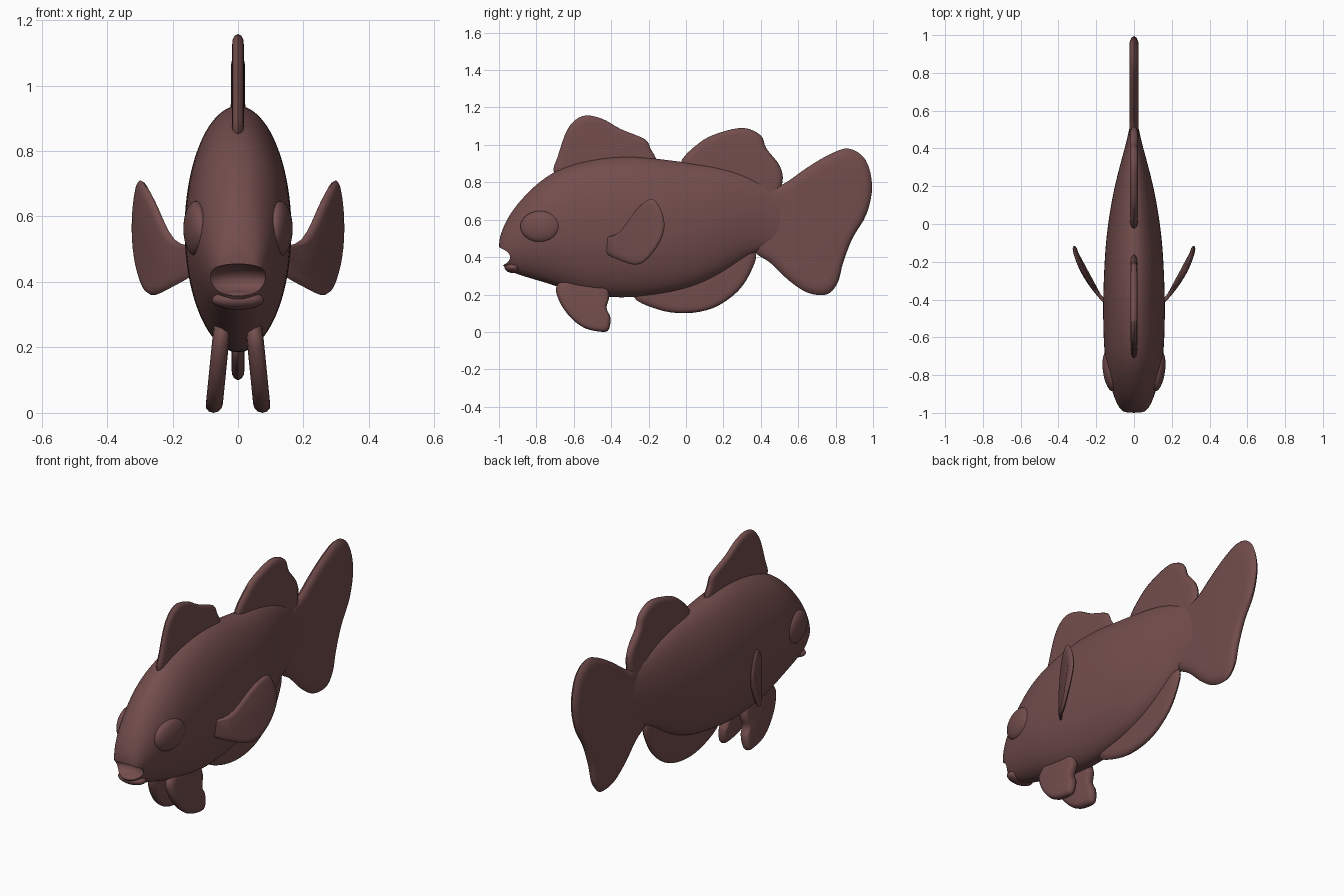
import bpy, bmesh, math
from mathutils import Vector

cube = bpy.data.objects.get("Cube")
if cube:
    bpy.data.objects.remove(cube)

skin = bpy.data.materials.new("brown_red_skin")
skin.use_nodes = True
colour = (0.17, 0.075, 0.073, 1)
skin.diffuse_color = colour
skin.node_tree.nodes["Principled BSDF"].inputs["Base Color"].default_value = colour


def make_object(name, bm):
    bmesh.ops.recalc_face_normals(bm, faces=bm.faces)
    mesh = bpy.data.meshes.new(name)
    bm.to_mesh(mesh)
    bm.free()
    mesh.materials.append(skin)
    obj = bpy.data.objects.new(name, mesh)
    bpy.context.collection.objects.link(obj)
    return obj


def activate(obj):
    bpy.ops.object.select_all(action='DESELECT')
    obj.select_set(True)
    bpy.context.view_layer.objects.active = obj


def apply_modifier(obj, kind, **settings):
    mod = obj.modifiers.new(kind.title(), kind)
    for key, value in settings.items():
        setattr(mod, key, value)
    activate(obj)
    bpy.ops.object.modifier_apply(modifier=mod.name)


def smooth(obj, degrees=50):
    activate(obj)
    bpy.ops.object.shade_smooth_by_angle(angle=math.radians(degrees))


def loft(bm, rings):
    """Skin a list of equal closed vertex rings and cap both ends."""
    for a, b in zip(rings, rings[1:]):
        count = len(a)
        for i in range(count):
            j = (i + 1) % count
            bm.faces.new((a[i], a[j], b[j], b[i]))
    bm.faces.new(rings[0])
    bm.faces.new(rings[-1])


def closed_curve(points, steps=4):
    """Smooth a closed outline so that it passes through every point."""
    pts = [Vector(p) for p in points]
    n = len(pts)
    result = []
    for i in range(n):
        a, b, c, d = (pts[(i + k) % n] for k in (-1, 0, 1, 2))
        for s in range(steps):
            t = s / steps
            result.append(b + (c - a) * t / 2
                          + (a - b * 2.5 + c * 2 - d / 2) * t * t
                          + (b * 3 - a - c * 3 + d) * t ** 3 / 2)
    return result


def fin(name, outline, thick, place=lambda y, z: 0, mirrored=False):
    """Rounded blade from a side outline; place() bends it sideways."""
    curve = closed_curve(outline)
    centre = sum(curve, Vector((0, 0))) / len(curve)
    bm = bmesh.new()
    rings = []
    layers = ((.8, -1), (.9, -.9), (.97, -.55), (1, 0),
              (.97, .55), (.9, .9), (.8, 1))
    for scale, side in layers:
        ring = []
        for p in curve:
            y, z = centre + (p - centre) * scale
            ring.append(bm.verts.new((place(y, z) + side * thick, y, z)))
        rings.append(ring)
    loft(bm, rings)
    obj = make_object(name, bm)
    if mirrored:
        apply_modifier(obj, 'MIRROR', use_mirror_merge=False)
    smooth(obj)
    return obj


def ellipsoid(name, centre, radii, turn=0):
    bm = bmesh.new()
    bmesh.ops.create_uvsphere(bm, u_segments=32, v_segments=20, radius=1)
    obj = make_object(name, bm)
    obj.location, obj.scale = centre, radii
    obj.rotation_euler.z = turn
    activate(obj)
    bpy.ops.object.transform_apply(location=True, rotation=True, scale=True)
    return obj


# Body: sections of (y, bottom, top, half width)
sections = [
    (-1, .41, .49, .045), (-.985, .36, .54, .07), (-.955, .33, .61, .09),
    (-.9, .305, .69, .113), (-.8, .275, .795, .14), (-.7, .245, .865, .157),
    (-.58, .2, .91, .164), (-.42, .18, .94, .166), (-.27, .18, .945, .161),
    (-.12, .2, .925, .153), (0, .225, .91, .139), (.12, .27, .895, .12),
    (.24, .34, .87, .094), (.35, .42, .83, .064), (.45, .45, .78, .036),
    (.56, .47, .73, .015)]
bm = bmesh.new()
rings = []
sides = 24
for y, low, high, half in sections:
    ring = []
    for i in range(sides):
        a = math.tau * i / sides
        z = (low + high) / 2 + (high - low) / 2 * math.sin(a)
        ring.append(bm.verts.new((half * math.cos(a), y, z)))
    rings.append(ring)
loft(bm, rings)
body = make_object("body", bm)
apply_modifier(body, 'SUBSURF', levels=2)

# Open mouth, cut through the snout
cutter = ellipsoid("mouth_cutter", (0, -1, .405), (.115, .085, .05))
cutter.hide_render = True
apply_modifier(body, 'BOOLEAN', object=cutter, operation='DIFFERENCE', solver='EXACT')
bpy.data.objects.remove(cutter)
smooth(body, 40)

# Rounded lower lip
lip = ellipsoid("lower_lip", (0, -.925, .345), (.08, .045, .03))
smooth(lip)

# Eyes
eye = ellipsoid("eyes", (.128, -.78, .563), (.036, .107, .084), -.15)
apply_modifier(eye, 'MIRROR', use_mirror_merge=False)
smooth(eye)

# Fins on the centre line
fin("front_dorsal_fin", [
    (-.705, .85), (-.685, .94), (-.63, 1.09), (-.55, 1.155), (-.45, 1.14),
    (-.35, 1.085), (-.22, 1.03), (-.19, .98), (-.16, .91), (-.22, .83),
    (-.6, .8)], .018)
fin("rear_dorsal_fin", [
    (-.03, .89), (.07, 1.01), (.18, 1.065), (.31, 1.09), (.4, 1.05),
    (.43, .98), (.5, .89), (.515, .8), (.45, .7), (.1, .76)], .022)
fin("tail_fin", [
    (.36, .44), (.45, .37), (.55, .275), (.65, .21), (.75, .2), (.81, .26),
    (.84, .37), (.89, .5), (.965, .63), (.995, .78), (.96, .92), (.87, .98),
    (.77, .95), (.65, .88), (.52, .79), (.42, .76), (.34, .6)], .025)
fin("anal_fin", [
    (-.28, .19), (-.15, .12), (0, .1), (.15, .13), (.28, .22), (.355, .34),
    (.37, .43), (.28, .5), (.1, .4), (-.15, .28)], .02)


# Paired fins
def pectoral_bend(y, z):
    d = y + .4
    return .165 + .9 * d - 1.3 * d * d


fin("pectoral_fins", [
    (-.45, .44), (-.37, .39), (-.26, .36), (-.18, .42), (-.12, .53),
    (-.125, .63), (-.18, .71), (-.26, .66), (-.36, .53), (-.45, .5)],
    .013, pectoral_bend, True)
fin("pelvic_fins", [
    (-.69, .25), (-.68, .17), (-.62, .08), (-.54, .02), (-.44, 0),
    (-.41, .02), (-.405, .08), (-.425, .13), (-.41, .2), (-.45, .29),
    (-.6, .31)], .026, lambda y, z: .075 - .1 * z, True)
